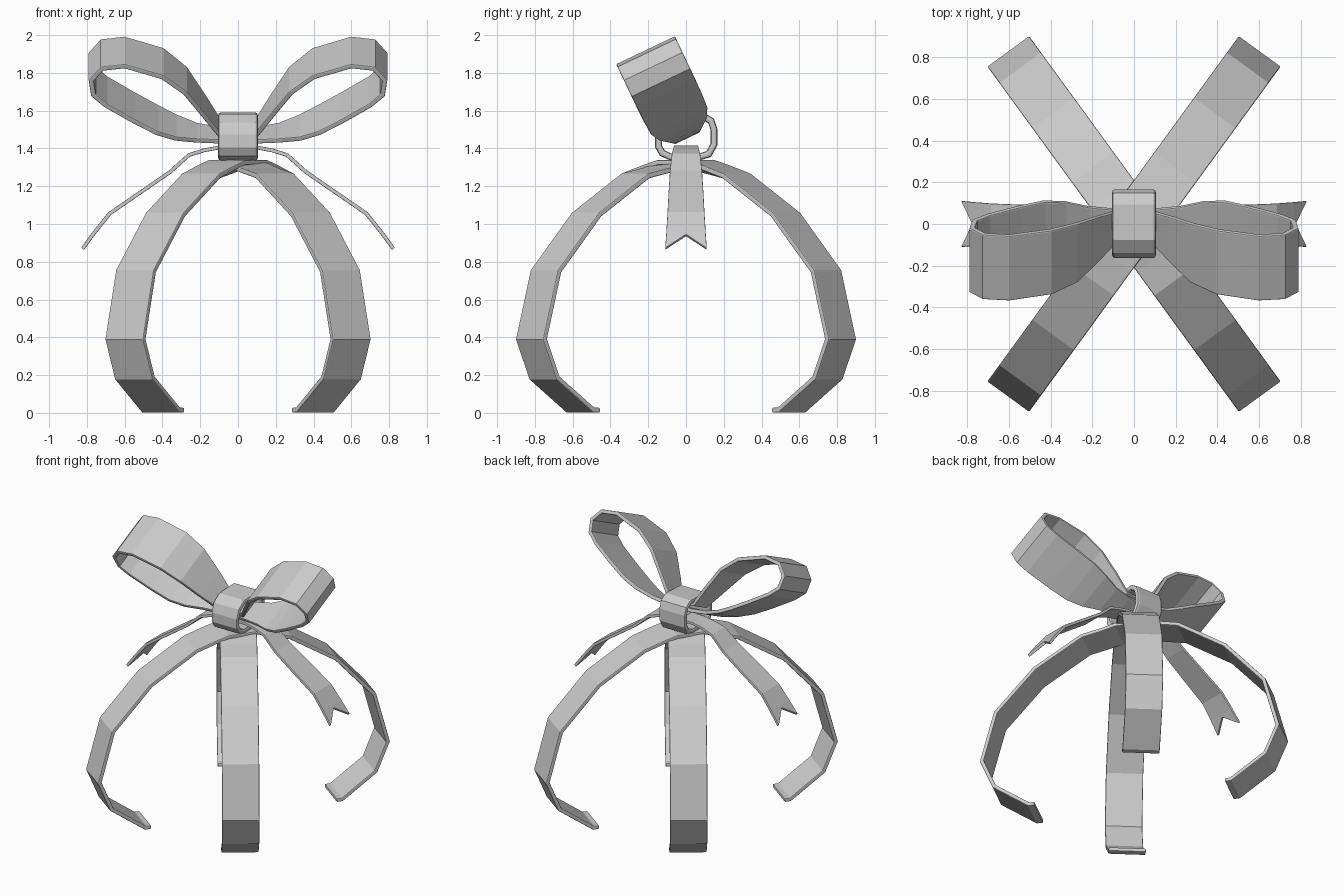
import bpy
from mathutils import Vector

if "Cube" in bpy.data.objects:
    bpy.data.objects.remove(bpy.data.objects["Cube"])


def ribbon(name, rows, thick=0.026, bevel=0.006, closed=False, notch=0.0):
    """rows: (centre, width direction, half width); three vertices across."""
    verts = []
    for c, w, h in rows:
        c, w = Vector(c), Vector(w).normalized()
        verts += [c - w * h, c, c + w * h]
    if notch:
        # swallow-tail cut: pull the middle of the last row back
        back = (Vector(rows[-2][0]) - Vector(rows[-1][0])).normalized()
        verts[-2] = verts[-2] + back * notch
    n = len(rows)
    faces = []
    for i in range(n if closed else n - 1):
        a, b = 3 * i, 3 * ((i + 1) % n)
        for k in range(2):
            faces.append((a + k, a + k + 1, b + k + 1, b + k))
    mesh = bpy.data.meshes.new(name)
    mesh.from_pydata([tuple(v) for v in verts], [], faces)
    mesh.update()
    obj = bpy.data.objects.new(name, mesh)
    bpy.context.collection.objects.link(obj)
    sol = obj.modifiers.new("thickness", 'SOLIDIFY')
    sol.thickness = thick
    sol.offset = 0
    sol.use_even_offset = True
    bev = obj.modifiers.new("soft_edges", 'BEVEL')
    bev.width = bevel
    bev.segments = 2
    bev.limit_method = 'ANGLE'
    bev.angle_limit = 1.15
    return obj


# Two long ribbons crossing under the knot and draping to the ground
arc = [(0.10, 1.325), (0.19, 1.30), (0.33, 1.255), (0.65, 1.05),
       (0.915, 0.75), (1.01, 0.39), (0.925, 0.185), (0.69, 0.015), (0.65, 0.014)]
for name, sx, dip in (("drape_ribbon_a", 1, 0.0), ("drape_ribbon_b", -1, 0.015)):
    d = Vector((0.59 * sx, 0.81, 0))
    w = Vector((0.81 * sx, -0.59, 0))
    path = [(-r, z) for r, z in reversed(arc)] + arc
    rows = []
    for r, z in path:
        drop = dip if abs(r) < 0.2 else 0
        rows.append((d * r + Vector((0, 0, z - drop)), w, 0.124))
    ribbon(name, rows)

# Bow loops: closed path in a plane leaning forward (x, height in plane, half width)
up = Vector((0, -0.43, 0.903))
across = Vector((0, 0.903, 0.43))
base = Vector((0, 0, 1.47))
loop = [(0.0, 0.035, 0.08), (0.10, 0.045, 0.085), (0.18, 0.17, 0.12),
        (0.28, 0.32, 0.155), (0.40, 0.42, 0.17), (0.60, 0.485, 0.172),
        (0.72, 0.47, 0.172), (0.777, 0.40, 0.172), (0.765, 0.315, 0.172),
        (0.70, 0.255, 0.172), (0.55, 0.16, 0.17), (0.43, 0.09, 0.165),
        (0.33, 0.045, 0.14), (0.22, 0.015, 0.10), (0.10, 0.0, 0.08),
        (0.0, -0.005, 0.075)]
# Tails (x, z, half width)
tail = [(0.0, 1.405, 0.065), (0.10, 1.405, 0.065), (0.18, 1.39, 0.068),
        (0.26, 1.365, 0.075), (0.36, 1.275, 0.085), (0.52, 1.165, 0.092),
        (0.68, 1.055, 0.098), (0.76, 0.955, 0.104), (0.824, 0.867, 0.11)]
for side, s in (("left", -1), ("right", 1)):
    ribbon("bow_loop_" + side,
           [(base + Vector((s * x, 0, 0)) + up * u, across, h) for x, u, h in loop])
    ribbon("bow_tail_" + side,
           [((s * x, 0, z), (0, 1, 0), h) for x, z, h in tail],
           thick=0.02, bevel=0.004, notch=0.09)

# Knot band wrapped round the middle (y, z)
band = [(0.09, 1.572), (0.133, 1.545), (0.148, 1.50), (0.148, 1.42), (0.12, 1.37),
        (0.07, 1.355), (-0.08, 1.355), (-0.125, 1.375), (-0.145, 1.41),
        (-0.145, 1.47), (-0.125, 1.525), (-0.07, 1.565)]
ribbon("knot_band", [((0, y, z), (1, 0, 0), 0.105) for y, z in band],
       thick=0.036, bevel=0.013, closed=True)
